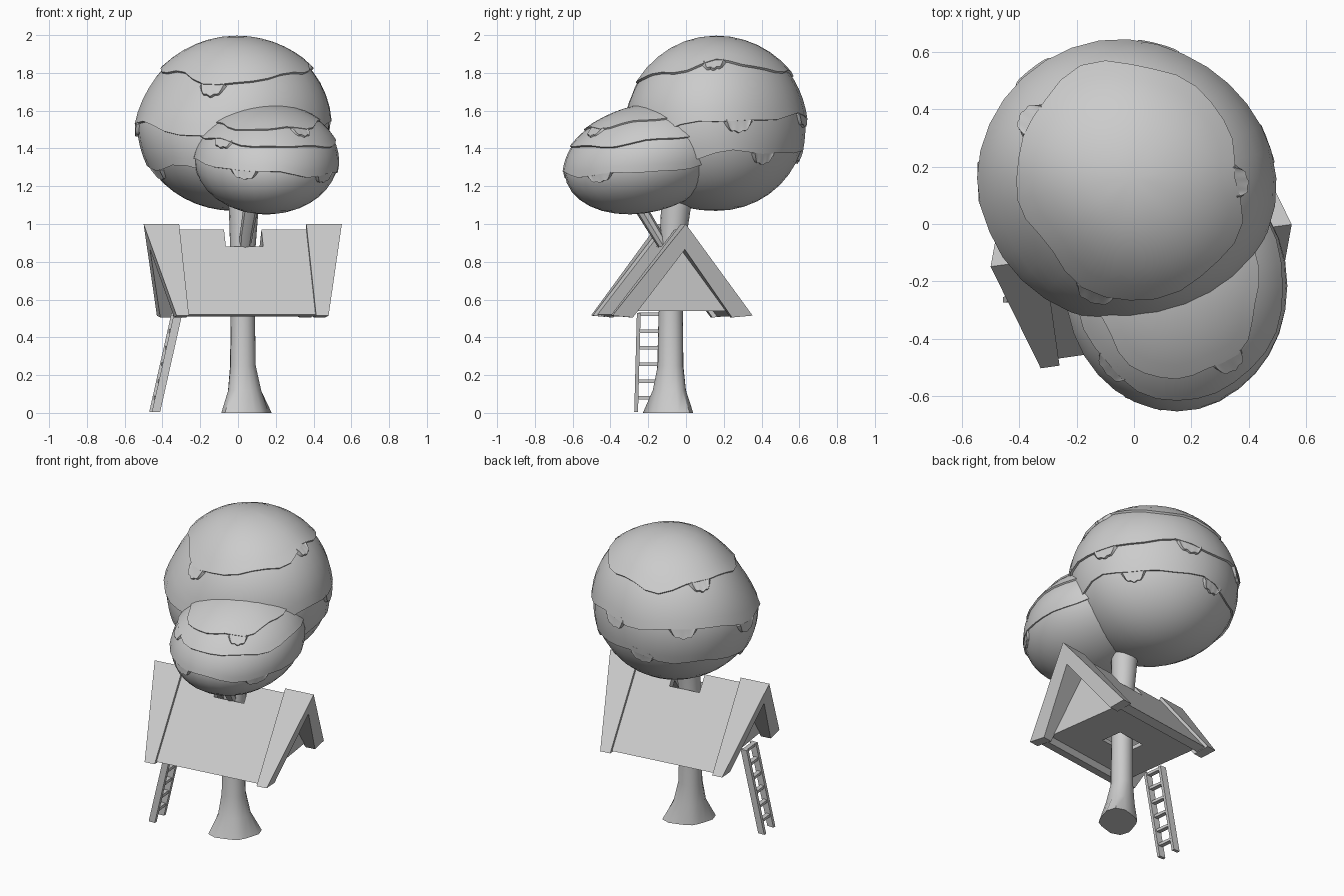
import bpy, bmesh, math
from math import sin, cos, pi, radians
from mathutils import Vector

if "Cube" in bpy.data.objects:
    bpy.data.objects.remove(bpy.data.objects["Cube"])


def make(name, verts, faces, smooth=35, merge=False, thick=0):
    bm = bmesh.new()
    vs = [bm.verts.new(v) for v in verts]
    for f in faces:
        bm.faces.new([vs[i] for i in f])
    if merge:
        bmesh.ops.remove_doubles(bm, verts=bm.verts, dist=0.0005)
    else:
        bmesh.ops.recalc_face_normals(bm, faces=bm.faces)
    me = bpy.data.meshes.new(name)
    bm.to_mesh(me)
    bm.free()
    ob = bpy.data.objects.new(name, me)
    bpy.context.collection.objects.link(ob)
    bpy.ops.object.select_all(action='DESELECT')
    ob.select_set(True)
    bpy.context.view_layer.objects.active = ob
    if thick:
        m = ob.modifiers.new("thickness", 'SOLIDIFY')
        m.thickness, m.offset = thick, -1
        bpy.ops.object.modifier_apply(modifier=m.name)
    if smooth:
        bpy.ops.object.shade_smooth_by_angle(angle=radians(smooth))
    return ob


def tube(name, path, n=12, roots=0.0):
    """Loft rings (x, y, z, radius); roots stretches the lowest rings diagonally."""
    verts, faces = [], []
    for i, (x, y, z, r) in enumerate(path):
        for j in range(n):
            a = 2 * pi * j / n
            k = r * (1 + roots / (1 + 2 * i) * (sin(2 * a) - .45 * cos(4 * a))) if i < 3 else r
            verts.append((x + k * cos(a), y + k * sin(a), z))
    for i in range(len(path) - 1):
        for j in range(n):
            q = (j + 1) % n
            faces.append((i * n + j, i * n + q, (i + 1) * n + q, (i + 1) * n + j))
    faces += [tuple(range(n)), tuple(range((len(path) - 1) * n, len(path) * n))]
    return make(name, verts, faces, 40)


# Trunk and side branch
tube("trunk", [(.045, -.095, 0, .128), (.035, -.088, .12, .09), (.026, -.082, .25, .069),
               (.025, -.08, .55, .064), (.025, -.075, .85, .066), (.03, -.055, 1.07, .078),
               (.03, -.03, 1.25, .09)], n=16, roots=.18)
tube("branch", [(.035, -.1, .85, .03), (.045, -.16, .95, .035), (.07, -.25, 1.1, .04),
                (.08, -.3, 1.2, .045)], n=8)

# A-frame house, built around its own centre and then turned
YAW, BASE = radians(8), Vector((.025, -.075, 0))


def prism(name, prof, x0, x1):
    """Extrude a (y, z) profile along x; x0 and x1 may depend on z."""
    n = len(prof)
    verts = [(x0(z), y, z) for y, z in prof] + [(x1(z), y, z) for y, z in prof]
    faces = [tuple(range(n)), tuple(range(n, 2 * n))]
    faces += [(i, (i + 1) % n, n + (i + 1) % n, n + i) for i in range(n)]
    ob = make(name, verts, faces, 0)
    ob.location, ob.rotation_euler.z = BASE, YAW
    return ob


def chevron(w, top, bot, wi, topi):
    return [(-w, bot), (0, top), (w, bot), (wi, bot - .01), (0, topi), (-wi, bot - .01)]


roof = prism("roof", chevron(.35, .97, .52, .29, .89), lambda z: -.36, lambda z: .36)
floor = prism("floor", [(-.285, .54), (.285, .54), (.265, .565), (-.265, .565)],
              lambda z: -.345, lambda z: .345)
cutter = prism("trunk_cutter", [(-.07, .3), (.07, .3), (.07, 1.2), (-.07, 1.2)],
               lambda z: -.1, lambda z: .1)
cutter.hide_render = True
for ob in (roof, floor):
    m = ob.modifiers.new("trunk_hole", 'BOOLEAN')
    m.operation, m.object, m.solver = 'DIFFERENCE', cutter, 'EXACT'
bpy.context.view_layer.update()
dg = bpy.context.evaluated_depsgraph_get()
for ob in (roof, floor):
    me = bpy.data.meshes.new_from_object(ob.evaluated_get(dg))
    ob.modifiers.clear()
    ob.data = me
bpy.data.objects.remove(cutter)

for s, side in ((-1, "left"), (1, "right")):
    # Gable trim leans outward toward the ridge
    prism(side + "_gable_trim", chevron(.375, 1.0, .515, .265, .865),
          lambda z: s * .34, lambda z: s * (.405 + (z - .51) / .49 * .125))
    prism(side + "_gable_wall", [(-.268, .54), (0, .89), (.268, .54)],
          lambda z: s * .325, lambda z: s * .345)


# Ladder
def beam(name, a, b, wx, wy):
    a, b = Vector(a), Vector(b)
    off = [(-wx, -wy, 0), (wx, -wy, 0), (wx, wy, 0), (-wx, wy, 0)]
    if abs(b.z - a.z) < .05:
        off = [(-wx, 0, -wy), (wx, 0, -wy), (wx, 0, wy), (-wx, 0, wy)]
    verts = [p + Vector(o) for p in (a, b) for o in off]
    return make(name, verts, [(0, 1, 2, 3), (4, 5, 6, 7)] +
                [(i, (i + 1) % 4, 4 + (i + 1) % 4, 4 + i) for i in range(4)], 0)


def rail(side, t):
    return Vector((-.434 + .118 * t - side * .014, -.264 + .115 * side + .014 * t, .005 + .525 * t))


for side in (0, 1):
    beam(f"ladder_rail_{side + 1}", rail(side, 0), rail(side, 1), .022, .01)
for i in range(6):
    t = (i + .85) / 5.95
    beam(f"ladder_rung_{i + 1}", rail(0, t), rail(1, t), .014, .009)


# Foliage: two squashed spheres made of overlapping shells with wavy lips
MAIN = (Vector((-.02, .16, 1.53)), Vector((.52, .488, .467)), 0, .06)
SMALL = (Vector((.15, -.215, 1.345)), Vector((.387, .435, .292)), .14, 0)


def edge(a, b, c, d, wave, ph):
    def f(p):
        u = a + b * cos(p) + c * sin(p) + d * cos(2 * p)
        u += wave * (sin(5 * p + ph) + .6 * sin(8 * p + 2 * ph))
        return math.acos(max(-1, min(1, u)))
    return f


def shell(name, blob, top, bot, k, lip=.02, p0=0, p1=2 * pi, n=32, rows=6, thick=.022):
    c, r, shear, squash = blob
    verts, faces = [], []
    for i in range(rows + 1):
        t = i / rows
        for j in range(n + 1):
            p = p0 + (p1 - p0) * j / n
            th = top(p) * (1 - t) + bot(p) * t
            s = k + lip * t ** 3
            q = s * (1 - squash * max(0, cos(p - pi / 4)) ** 3 * sin(th))
            q *= 1 - 2 * squash * max(0, -cos(p - pi / 4)) ** 3 * max(0, sin(2 * th))
            v = Vector((cos(p) * sin(th) * r.x * q, sin(p) * sin(th) * r.y * q, cos(th) * r.z * s))
            v.x += squash * .5 * max(0, v.z)    # crown leans toward one side
            if v.y < 0 and v.z < 0:             # lower front bulges forward
                v.y *= 1 - 4 * squash * v.z / r.z
            v.z += shear * v.y
            verts.append(c + v)
    w = n + 1
    for i in range(rows):
        for j in range(n):
            faces.append((i * w + j, (i + 1) * w + j, (i + 1) * w + j + 1, i * w + j + 1))
    return make(name, verts, faces, 40, merge=True, thick=thick)


def tree_crown(name, blob, edges, tabs, size):
    prev = lambda p: 0
    for i, e in enumerate(edges):
        k = 1.0 - .006 * i
        shell(f"{name}_layer_{i + 1}", blob, prev, e, k)
        # Scalloped leaf tufts hanging below the lip
        for q, deg in enumerate(tabs[i]):
            mid, half = radians(deg), size * .85

            def tuft(p, e=e, mid=mid, half=half):
                x = (p - mid) / half
                return e(mid) * .5 + e(p) * .5 + size * .8 * (1 - abs(x) ** 5) * (
                    .85 + .15 * cos(1.5 * pi * x) ** 2 - .25 * x * x)
            shell(f"{name}_tuft_{i + 1}_{q + 1}", blob, lambda p, e=e: e(p) - .06, tuft,
                  k + .008, .015, mid - half, mid + half, 18, 3)
        prev = lambda p, e=e: max(0, e(p) - .15)
    shell(name + "_underside", blob, prev, lambda p: pi, .986, 0, thick=0, rows=9)


tree_crown("main_foliage", MAIN,
           [edge(.58, .025, .045, .075, .03, 1),
            edge(.0, -.01, .11, .03, .03, 2.2),
            edge(-.41, .06, .075, 0, .03, .4)],
           [(-106, -2, 148), (182, 15, 78, 130), (200, 36, 100)], .17)
tree_crown("small_foliage", SMALL,
           [edge(.68, 0, .0, 0, .025, 2),
            edge(.38, -.07, -.04, 0, .025, .8),
            edge(-.12, -.12, -.08, 0, .03, 3)],
           [(-52,), (-132,), (-108, -35)], .2)
